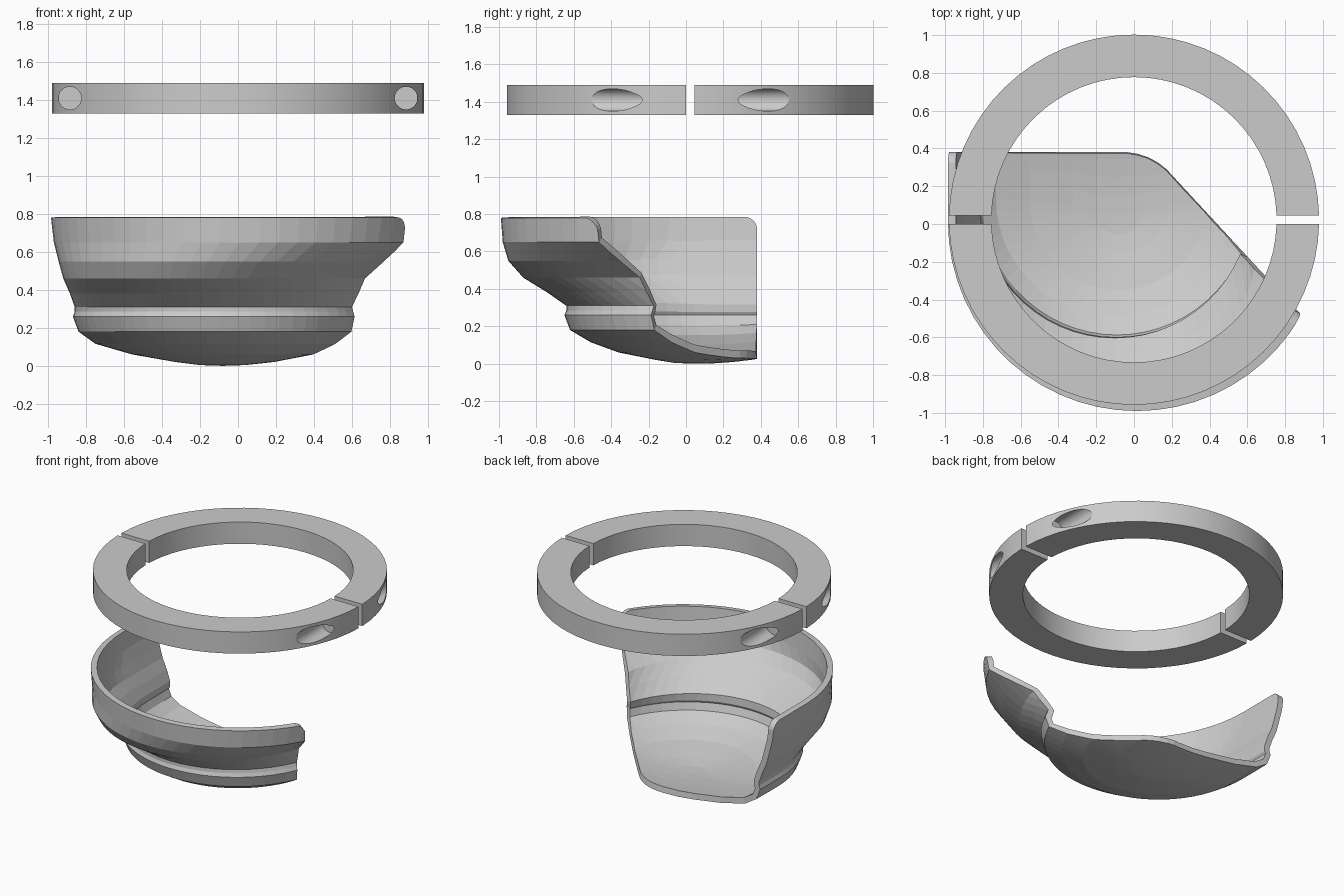
import bpy, bmesh, math
from mathutils import Vector

if "Cube" in bpy.data.objects:
    bpy.data.objects.remove(bpy.data.objects["Cube"])


def make_object(name, bm):
    mesh = bpy.data.meshes.new(name)
    bm.to_mesh(mesh)
    bm.free()
    obj = bpy.data.objects.new(name, mesh)
    bpy.context.collection.objects.link(obj)
    return obj


def apply_modifier(obj, mod):
    bpy.context.view_layer.objects.active = obj
    bpy.ops.object.modifier_apply(modifier=mod.name)


# Split clamp ring: two half rings with blind screw holes
RING_Y, GAP, R_OUT, R_IN = 0.0225, 0.0225, 0.98, 0.755
Z_LOW, Z_HIGH = 1.33, 1.49


def arc(radius, side, n=32):
    start = math.asin(GAP / radius)
    angles = [start + (math.pi - 2 * start) * i / n for i in range(n + 1)]
    return [(radius * math.cos(a), RING_Y + side * radius * math.sin(a)) for a in angles]


def half_ring(name, side):
    bm = bmesh.new()
    rows = [[bm.verts.new((x, y, z)) for x, y in arc(r, side)]
            for r, z in ((R_OUT, Z_LOW), (R_OUT, Z_HIGH), (R_IN, Z_HIGH), (R_IN, Z_LOW))]
    for a, b in zip(rows, rows[1:] + rows[:1]):
        for i in range(len(a) - 1):
            bm.faces.new((a[i], a[i + 1], b[i + 1], b[i]))
    for end in (0, -1):
        bm.faces.new([row[end] for row in rows])
    bmesh.ops.recalc_face_normals(bm, faces=bm.faces)
    ring = make_object(name, bm)
    for x in (-0.885, 0.885):
        bpy.ops.mesh.primitive_cylinder_add(
            vertices=24, radius=0.06, depth=0.6, rotation=(math.pi / 2, 0, 0),
            location=(x, RING_Y + side * 0.52, (Z_LOW + Z_HIGH) / 2))
        cutter = bpy.context.object
        cutter.hide_render = True
        mod = ring.modifiers.new("screw_hole", 'BOOLEAN')
        mod.object, mod.operation, mod.solver = cutter, 'DIFFERENCE', 'EXACT'
        apply_modifier(ring, mod)
        bpy.data.objects.remove(cutter)
    bpy.ops.object.select_all(action='DESELECT')
    ring.select_set(True)
    bpy.context.view_layer.objects.active = ring
    bpy.ops.object.shade_smooth_by_angle(angle=math.radians(30))


half_ring("front_half_ring", -1)
half_ring("back_half_ring", 1)

# Cup: U-shaped sections (height, centre x, centre y, radius), lofted upward
LEVELS = [
    (0.000, -0.08, 0.05, 0.0), (0.004, -0.08, 0.06, 0.12), (0.02, -0.07, 0.10, 0.26),
    (0.06, -0.08, 0.12, 0.48), (0.115, -0.10, 0.14, 0.65), (0.18, -0.09, 0.13, 0.75),
    (0.26, -0.095, 0.125, 0.775), (0.285, -0.095, 0.125, 0.765), (0.31, -0.10, 0.12, 0.76),
    (0.38, -0.105, 0.04, 0.78), (0.46, -0.115, -0.065, 0.805), (0.55, -0.065, -0.07, 0.88),
    (0.65, 0.01, 0.0, 0.98), (0.78, 0.015, 0.01, 1.0)]
BACK = 0.45


def u_section(z, cx, cy, r, n=30):
    left = [(cx - r, BACK + (cy - BACK) * i / 4) for i in range(4)]
    front = [(cx - r * math.cos(math.pi * i / n), cy - r * math.sin(math.pi * i / n))
             for i in range(n + 1)]
    right = [(cx + r, cy + (BACK - cy) * i / 4) for i in range(1, 5)]
    lift = lambda y: 0.025 * (max(0, y - 0.05) / 0.33) ** 2 * max(0, 1 - z / 0.2)
    return [(x, y, z + lift(y)) for x, y in left + front + right]


bm = bmesh.new()
rows = [[bm.verts.new(p) for p in u_section(*level)] for level in LEVELS]
for a, b in zip(rows, rows[1:]):
    for i in range(len(a) - 1):
        bm.faces.new((a[i], a[i + 1], b[i + 1], b[i]))
bmesh.ops.remove_doubles(bm, verts=bm.verts, dist=0.0005)


def round_cut(centre, radius, n0, n1, steps=5):
    # Trims the cup with planes tangent to a rounded corner from n0 to n1
    for i in range(steps + 1):
        n = n0.slerp(n1, i / steps)
        bmesh.ops.bisect_plane(bm, geom=bm.verts[:] + bm.edges[:] + bm.faces[:], dist=1e-5,
                               plane_co=centre + n * radius, plane_no=n, clear_outer=True)


back, up = Vector((0, 1, 0)), Vector((0, 0, 1))
diagonal = Vector((1.08, 1, 0)).normalized()
round_cut(Vector((-0.06, 0.04, 0)), 0.34, back, diagonal)
round_cut(Vector((0, 0.31, 0.711)), 0.07, back, up)
round_cut(diagonal * 0.245 + up * 0.701, 0.08, diagonal, up)

# Face normals outward so the wall thickens inward
bm.normal_update()
front_face = min(bm.faces, key=lambda f: f.calc_center_median().y)
if front_face.normal.y > 0:
    bmesh.ops.reverse_faces(bm, faces=bm.faces)
cup = make_object("cup_shell", bm)
wall = cup.modifiers.new("wall", 'SOLIDIFY')
wall.thickness, wall.offset = 0.042, -1
apply_modifier(cup, wall)
